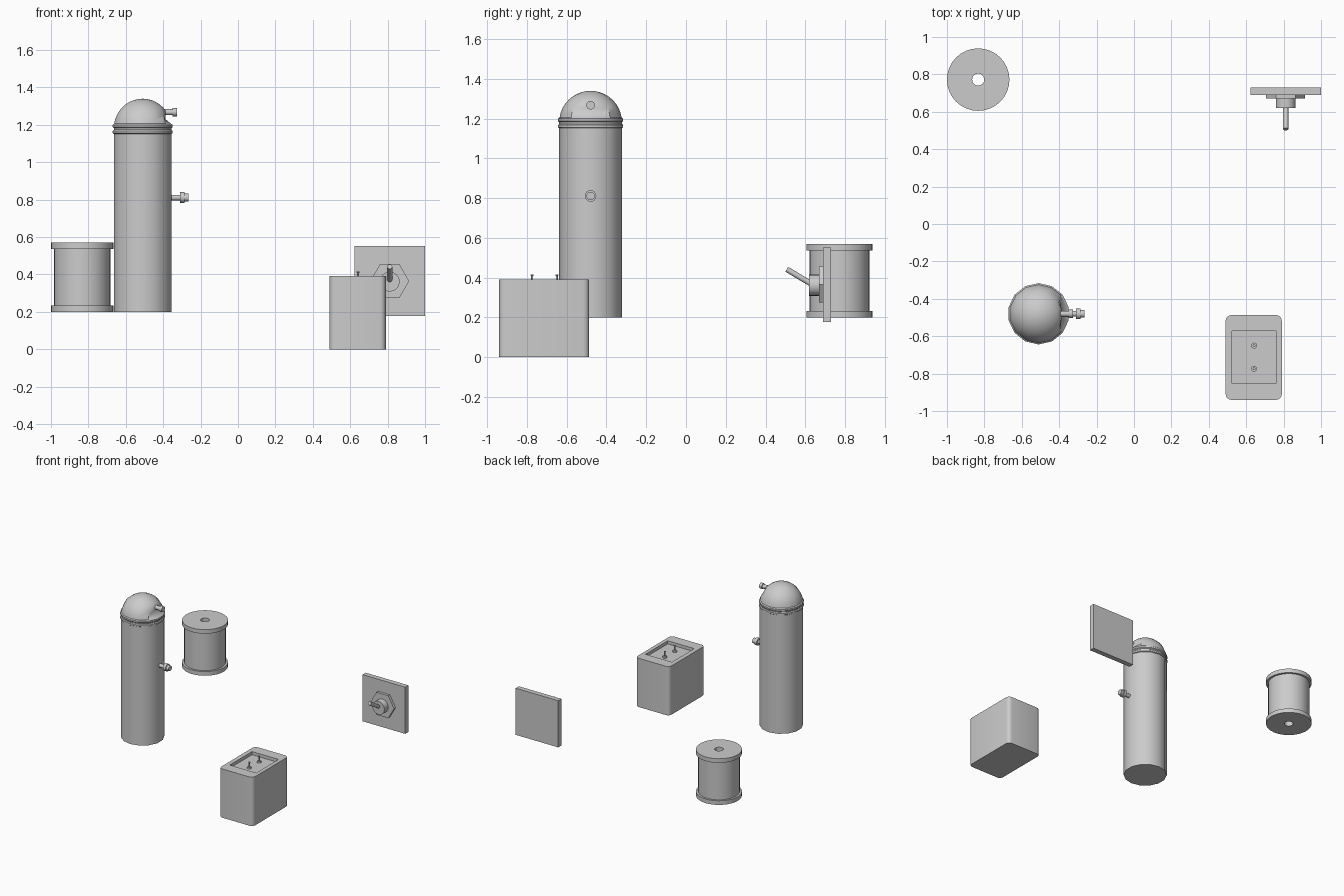
import bpy, bmesh
from math import pi, sin, cos, radians
from mathutils import Matrix, Vector

if "Cube" in bpy.data.objects:
    bpy.data.objects.remove(bpy.data.objects["Cube"])


def finish(name, bm, smooth=True):
    bmesh.ops.recalc_face_normals(bm, faces=bm.faces)
    me = bpy.data.meshes.new(name)
    bm.to_mesh(me)
    bm.free()
    ob = bpy.data.objects.new(name, me)
    bpy.context.collection.objects.link(ob)
    if smooth:
        bpy.ops.object.select_all(action='DESELECT')
        ob.select_set(True)
        bpy.context.view_layer.objects.active = ob
        bpy.ops.object.shade_smooth_by_angle(angle=radians(35))
    return ob


def lathe(name, profile, origin, axis=(0, 0, 1), sides=24, closed=False, turn=0.0, edit=None):
    """Revolve (radius, height) points around an axis through origin."""
    rot = Vector(axis).to_track_quat('Z', 'Y').to_matrix().to_4x4()
    mat = Matrix.Translation(origin) @ rot
    bm = bmesh.new()
    rings = []
    for r, h in profile:
        if r == 0:
            rings.append([bm.verts.new((0, 0, h))] * sides)
        else:
            rings.append([bm.verts.new((r * cos(turn + 2 * pi * i / sides),
                                        r * sin(turn + 2 * pi * i / sides), h))
                          for i in range(sides)])
    pairs = list(zip(rings, rings[1:]))
    if closed:
        pairs.append((rings[-1], rings[0]))
    for a, b in pairs:
        for i in range(sides):
            j = (i + 1) % sides
            quad = list(dict.fromkeys((a[i], a[j], b[j], b[i])))
            if len(quad) > 2:
                bm.faces.new(quad)
    bm.transform(mat)
    if edit:
        edit(bm)
    return finish(name, bm)


def box(name, lo, hi, radius=0.0):
    bm = bmesh.new()
    bmesh.ops.create_cube(bm, size=1)
    lo, hi = Vector(lo), Vector(hi)
    bmesh.ops.scale(bm, vec=hi - lo, verts=bm.verts)
    bmesh.ops.translate(bm, vec=(lo + hi) / 2, verts=bm.verts)
    if radius:
        upright = [e for e in bm.edges if abs(e.verts[0].co.z - e.verts[1].co.z) > 0.01]
        bmesh.ops.bevel(bm, geom=upright, offset=radius, segments=4, profile=0.5, affect='EDGES')
    return bm


# Gas tank: cylinder, two ridges and a dome dented around the top valve
TX, TY, R = -0.51, -0.48, 0.158


def dent(bm):
    for v in bm.verts:
        if v.co.z > 1.225 and v.co.x > -0.388:
            v.co.x = -0.388


profile = [(0, 0.2), (R, 0.2), (R, 1.152), (0.164, 1.156), (0.164, 1.168), (R, 1.174),
           (R, 1.182), (0.164, 1.188), (0.164, 1.200), (0.156, 1.206)]
profile += [(R * cos(a), 1.182 + R * sin(a)) for a in (radians(d) for d in range(18, 90, 9))]
profile += [(0, 1.34)]
lathe("tank", profile, (TX, TY, 0), sides=14, turn=pi / 2, edit=dent)

# Tank valves pointing sideways
lathe("top_valve", [(0, 0), (0.016, 0), (0.016, 0.062), (0.022, 0.062), (0.022, 0.085), (0, 0.085)],
      (-0.412, TY, 1.268), (1, 0, 0), 16)
lathe("side_valve", [(0, 0), (0.015, 0), (0.015, 0.07), (0.029, 0.07), (0.029, 0.093),
                     (0.021, 0.093), (0.021, 0.115), (0, 0.115)],
      (-0.38, TY, 0.811), (1, 0, 0), 16)

# Spool with a hole through the middle
lathe("spool", [(0.032, 0.2), (0.167, 0.2), (0.167, 0.233), (0.151, 0.233), (0.151, 0.537),
                (0.167, 0.537), (0.167, 0.57), (0.032, 0.57)],
      (-0.833, 0.772, 0), sides=32, closed=True)

# Battery case with a recessed top
bm = box("battery", (0.49, -0.94, 0), (0.79, -0.487, 0.391), 0.03)
top = max(bm.faces, key=lambda f: f.calc_center_median().z)
outer = list(top.verts)
bm.faces.remove(top)
corners = [(0.525, -0.854), (0.76, -0.854), (0.76, -0.572), (0.525, -0.572)]
rim = [bm.verts.new((x, y, 0.391)) for x, y in corners]
floor = [bm.verts.new((x, y, 0.366)) for x, y in corners]
for i in range(4):
    j = (i + 1) % 4
    bm.edges.new((rim[i], rim[j]))
    bm.faces.new((rim[i], rim[j], floor[j], floor[i]))
bm.faces.new(floor)
loop = [e for e in bm.edges if len(e.link_faces) < 2]
bmesh.ops.triangle_fill(bm, use_beauty=True, use_dissolve=False, edges=loop)
finish("battery", bm)

# Battery terminals
for n, y in enumerate((-0.774, -0.65)):
    lathe(f"terminal_{n + 1}", [(0, 0), (0.016, 0), (0.016, 0.014), (0.005, 0.014), (0.005, 0.044),
                                (0.0075, 0.046), (0.0075, 0.053), (0, 0.053)],
          (0.642, y, 0.364), sides=12)

# Switch: wall plate, hex nut, collar and tilted lever
finish("switch_plate", box("plate", (0.622, 0.69, 0.178), (1.0, 0.73, 0.552)), False)
SX, SZ = 0.811, 0.365
lathe("hex_nut", [(0, 0), (0.104, 0), (0.104, 0.024), (0, 0.024)], (SX, 0.694, SZ), (0, -1, 0), 6,
      turn=0)
lathe("collar", [(0, 0), (0.053, 0), (0.053, 0.055), (0, 0.055)], (SX, 0.675, SZ - 0.003), (0, -1, 0), 24)
base, tip = Vector((SX, 0.65, 0.357)), Vector((SX, 0.507, 0.442))
lathe("lever", [(0, 0), (0.014, 0), (0.014, (tip - base).length), (0, (tip - base).length)],
      base, tip - base, 16)
